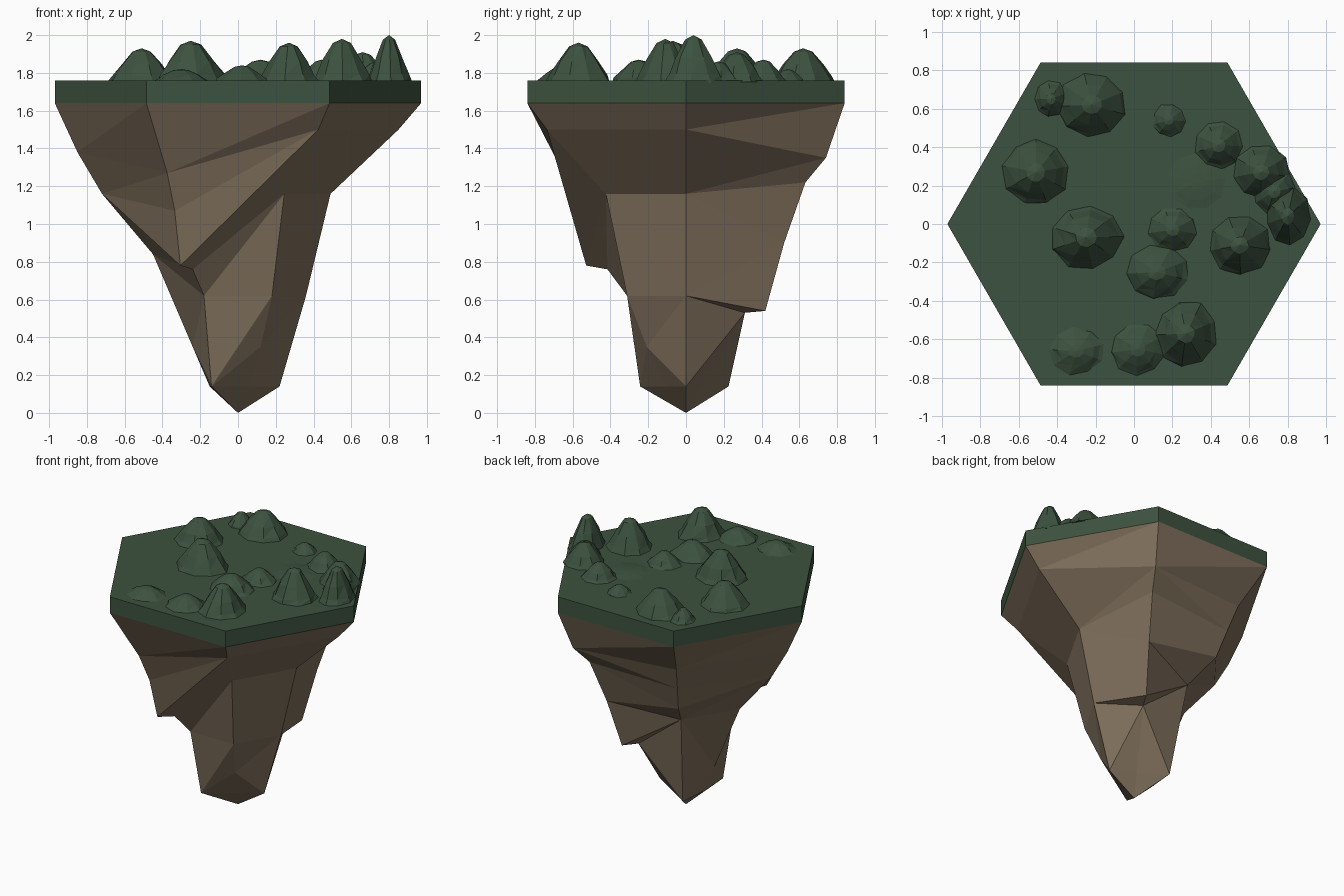
import bpy, bmesh, math, random
from mathutils import Vector

if "Cube" in bpy.data.objects:
    bpy.data.objects.remove(bpy.data.objects["Cube"])

random.seed(4)


def material(name, color):
    m = bpy.data.materials.new(name)
    m.diffuse_color = color
    m.use_nodes = True
    m.node_tree.nodes["Principled BSDF"].inputs["Base Color"].default_value = m.diffuse_color
    return m


grass = material("grass_green", (0.046, 0.085, 0.05, 1))
stone = material("stone_brown", (0.22, 0.165, 0.11, 1))


def rings_object(name, rings, mat, tip=None, cap_top=False, cap_bottom=False):
    """Skin stacked rings (top to bottom) with flat triangles, ending in a tip."""
    bm = bmesh.new()
    rows = [[bm.verts.new(p) for p in ring] for ring in rings]
    n = len(rows[0])

    def face(*vs):
        if len({tuple(round(c, 5) for c in v.co) for v in vs}) == len(vs):
            bm.faces.new(vs)

    for a, b in zip(rows, rows[1:]):
        for i in range(n):
            j = (i + 1) % n
            face(a[i], b[i], a[j])
            face(a[j], b[i], b[j])
    if tip:
        t = bm.verts.new(tip)
        for i in range(n):
            face(rows[-1][i], t, rows[-1][(i + 1) % n])
    if cap_top:
        bm.faces.new(rows[0])
    if cap_bottom:
        bm.faces.new(rows[-1][::-1])
    bmesh.ops.remove_doubles(bm, verts=bm.verts, dist=0.0005)
    bmesh.ops.recalc_face_normals(bm, faces=bm.faces)
    mesh = bpy.data.meshes.new(name)
    bm.to_mesh(mesh)
    bm.free()
    mesh.materials.append(mat)
    ob = bpy.data.objects.new(name, mesh)
    bpy.context.collection.objects.link(ob)
    return ob


def polar(r, deg, z):
    a = math.radians(deg)
    return Vector((r * math.cos(a), r * math.sin(a), z))


# hexagonal turf slab
rings_object("turf_slab", [[polar(0.97, 60 * i, z) for i in range(6)] for z in (1.76, 1.64)],
             grass, cap_top=True, cap_bottom=True)

# hanging rock: one (radius, height) profile per hexagon corner; repeats share a vertex
top, shelf, waist, knee, low = (.97, 1.64), (.85, 1.5), (.49, 1.16), (.36, .62), (.22, .14)
ledge, fold, lip = (.36, .53), (.39, .82), (.72, 1.16)
columns = [
    [top, shelf, shelf, waist, waist, knee, knee, low, low],
    [top, (.855, 1.35), (.855, 1.35), (.73, 1.22), (.60, .90), (.485, .54), ledge, ledge, (.10, .14)],
    [top, (.76, 1.37), (.68, 1.19), (.60, 1.0), fold, fold, fold, (.26, .14), (.26, .14)],
    [top, (.85, 1.38), lip, lip, lip, (.45, .84), (.24, .35), (.15, .14), (.15, .14)],
    [top, (.75, 1.27), (.67, 1.07), (.61, .78), (.48, .76), knee, (.28, .14), (.28, .14), (.28, .14)],
    [top, shelf, shelf, waist, waist, knee, (.24, .35), (.24, .35), (.12, .14)],
]
rock = [[polar(c[k][0], 60 * i, c[k][1]) for i, c in enumerate(columns)] for k in range(9)]
rings_object("hanging_rock", rock, stone, tip=(0, 0, 0), cap_top=True)

# low-poly hills: x, y, radius x, radius y, peak height
hills = [
    (-.51, .27, .18, .18, 1.93), (-.22, .62, .19, .18, 1.93), (-.25, -.07, .20, .18, 1.97),
    (-.43, .65, .09, .10, 1.85), (.18, .54, .09, .09, 1.82), (.27, -.57, .17, .18, 1.96),
    (.55, -.11, .17, .16, 1.98), (.80, .04, .12, .16, 2.0), (.66, .27, .15, .15, 1.91),
    (.44, .41, .13, .13, 1.87), (.20, -.03, .13, .12, 1.85), (.12, -.25, .17, .15, 1.87),
    (.02, -.65, .15, .14, 1.84), (-.30, -.66, .15, .13, 1.82), (.33, .22, .16, .16, 1.775),
    (.73, .17, .12, .13, 1.86),
]
for h, (x, y, rx, ry, z) in enumerate(hills):
    sides = 9
    turn = random.uniform(0, 40)
    # repeated peak ring closes the top with a fan
    rings = [[Vector((x, y, z))] * sides]
    for r, t in ((.28, .90), (.62, .50), (.86, .14), (1.0, -.05)):
        ring = []
        for i in range(sides):
            p = polar(r * random.uniform(.93, 1.04), turn + 360 * i / sides, 0)
            ring.append(Vector((x + p.x * rx, y + p.y * ry, 1.76 + t * (z - 1.76))))
        rings.append(ring)
    rings_object("hill_%02d" % (h + 1), rings, grass, cap_bottom=True)
